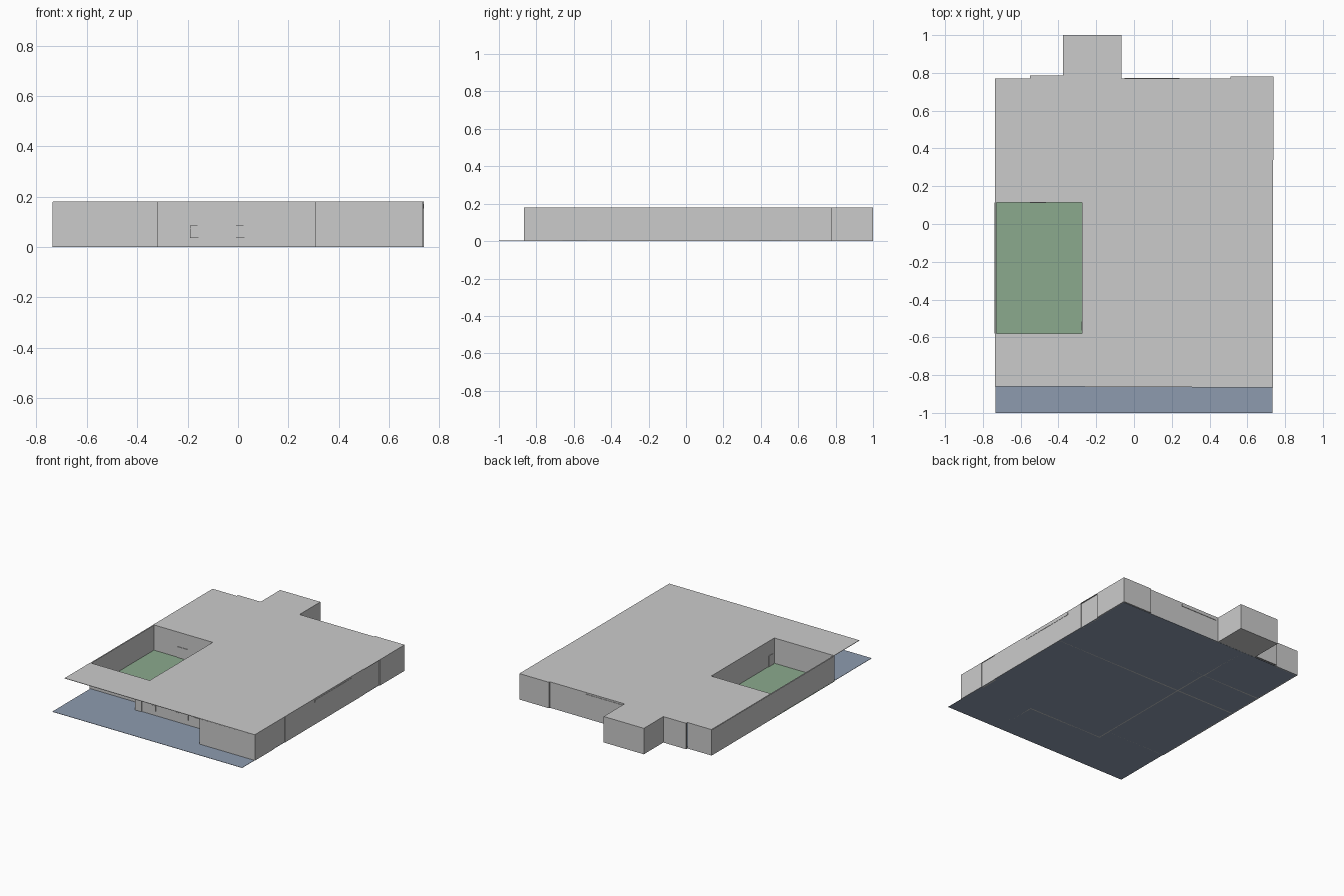
import bpy, bmesh

H = 0.18      # roof height
T = 0.008     # wall thickness


def material(name, rgb):
    m = bpy.data.materials.new(name)
    m.diffuse_color = (*rgb, 1)
    return m


def make(name, bm, mat=None):
    bmesh.ops.recalc_face_normals(bm, faces=bm.faces)
    me = bpy.data.meshes.new(name)
    bm.to_mesh(me)
    bm.free()
    ob = bpy.data.objects.new(name, me)
    bpy.context.collection.objects.link(ob)
    if mat:
        me.materials.append(mat)
    return ob


def slab(name, pts, z0, z1, mat=None):
    """Flat outline extruded from z0 to z1."""
    bm = bmesh.new()
    f = bm.faces.new([bm.verts.new((x, y, z0)) for x, y in pts])
    top = bmesh.ops.extrude_face_region(bm, geom=[f])["geom"]
    for v in top:
        if isinstance(v, bmesh.types.BMVert):
            v.co.z = z1
    return make(name, bm, mat)


def box(name, x0, x1, y0, y1, z0, z1, mat=None):
    return slab(name, [(x0, y0), (x1, y0), (x1, y1), (x0, y1)], z0, z1, mat)


def wall(name, x0, x1, y0, y1):
    return box(name, x0, x1, y0, y1, 0, H - 0.002)


blue = material("paving_blue", (0.27, 0.33, 0.43))
green = material("grass_green", (0.26, 0.40, 0.27))

# Ground, courtyard lawn and rear annex floor
box("ground", -0.732, 0.732, -1.0, 0.77, 0, 0.002, blue)
box("courtyard_lawn", -0.738, -0.275, -0.58, 0.115, 0.002, 0.005, green)
box("annex_floor", -0.375, -0.065, 0.771, 1.0, 0, 0.002)

# Thin roof with the courtyard cut out of its left side
slab("roof", [(-0.735, -0.86), (0.735, -0.865), (0.735, 0.34), (0.739, 0.34),
              (0.739, 0.78), (0.51, 0.78), (0.51, 0.77), (-0.065, 0.77),
              (-0.065, 1.0), (-0.375, 1.0), (-0.375, 0.785), (-0.55, 0.785),
              (-0.55, 0.77), (-0.735, 0.77), (-0.735, 0.115), (-0.275, 0.115),
              (-0.275, -0.58), (-0.735, -0.58)], H - 0.002, H + 0.001)

# Right wall, stepping slightly in and out
steps = [(-0.865, -0.66, 0.735), (-0.66, -0.53, 0.731), (-0.53, 0.34, 0.735),
         (0.34, 0.51, 0.731), (0.51, 0.78, 0.739)]
for i, (y0, y1, x) in enumerate(steps):
    wall(f"right_wall_{i}", x - T - 0.004, x, y0, y1)

# Left wall, also closing the courtyard
wall("left_wall", -0.737, -0.737 + T, -0.58, 0.77)

# Rear walls and annex
for i, (x0, x1, y) in enumerate([(0.51, 0.739, 0.78), (-0.065, 0.51, 0.77),
                                 (-0.375, -0.065, 1.0), (-0.55, -0.375, 0.785),
                                 (-0.735, -0.55, 0.77)]):
    wall(f"rear_wall_{i}", x0, x1, y - T, y)
for name, x0 in (("annex_left_wall", -0.375), ("annex_right_wall", -0.065 - T)):
    wall(name, x0, x0 + T, 0.77, 1.0)

# Front room and the recessed porch walls
wall("front_wall", 0.308, 0.735, -0.865, -0.865 + T)
wall("porch_side_wall", 0.308, 0.308 + T, -0.865, -0.68)
wall("porch_wall", -0.27, 0.308 + T, -0.675, -0.675 + T)
wall("porch_pier", -0.32, -0.268, -0.68, -0.58)

# Courtyard walls
wall("courtyard_south_wall", -0.737, -0.275, -0.582, -0.58)
wall("courtyard_east_wall", -0.275, -0.275 + T, -0.675, 0.37)
wall("courtyard_north_wall", -0.737, 0.731, 0.115, 0.115 + T)

# Inner corridor and rear partition
wall("corridor_wall", -0.735, 0.731, 0.37, 0.37 + T)
wall("rear_partition", -0.28, -0.272, 0.37, 0.77)

# High strip windows
box("right_strip_window", 0.733, 0.737, -0.205, 0.21, 0.154, 0.17)
box("rear_strip_window", -0.05, 0.24, 0.767, 0.773, 0.154, 0.17)

# Porch counter, its posts and the entrance door
box("porch_window", -0.19, 0.09, -0.679, -0.674, 0.035, 0.083)
for i, x in enumerate((-0.19, -0.008)):
    box(f"window_post_{i}", x, x + 0.033, -0.682, -0.674, 0.035, 0.072)
    box(f"window_post_cap_{i}", x, x + 0.03, -0.682, -0.674, 0.073, 0.085)
box("entrance_door", 0.135, 0.19, -0.68, -0.674, 0.005, 0.072)
box("entrance_sign", 0.143, 0.184, -0.68, -0.674, 0.074, 0.095)

# Courtyard doors
box("courtyard_north_door", -0.55, -0.465, 0.111, 0.116, 0.005, 0.08)
box("courtyard_east_door", -0.279, -0.274, -0.565, -0.515, 0.005, 0.08)
